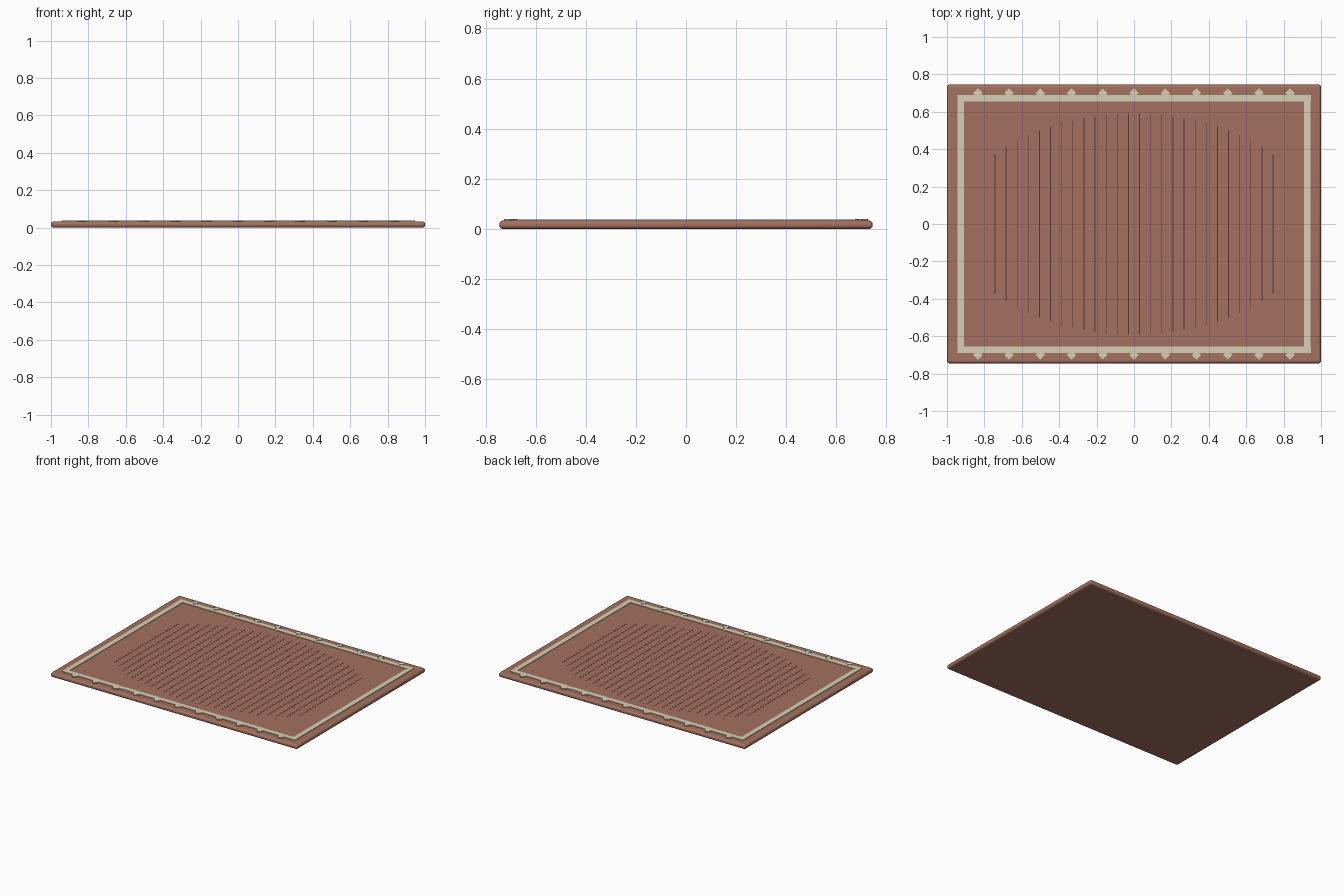
import bpy, bmesh, math

if "Cube" in bpy.data.objects:
    bpy.data.objects.remove(bpy.data.objects["Cube"])

def material(name, color):
    m = bpy.data.materials.new(name)
    m.diffuse_color = (*color, 1)
    m.use_nodes = True
    m.node_tree.nodes["Principled BSDF"].inputs["Base Color"].default_value = m.diffuse_color
    return m

clay = material("clay", (0.37, 0.165, 0.115))
cream = material("cream", (0.68, 0.63, 0.47))
dark = material("dark_brown", (0.09, 0.04, 0.03))

def box(name, center, size, mat, turn=0):
    bpy.ops.mesh.primitive_cube_add(size=1, location=center, rotation=(0, 0, turn))
    ob = bpy.context.object
    ob.name = name
    ob.scale = size
    bpy.ops.object.transform_apply(location=False, rotation=False, scale=True)
    ob.data.materials.append(mat)
    return ob

# Rug slab with rolled edges
rug = box("rug_body", (0, 0, 0.0175), (2, 1.49, 0.031), clay)
rug.location.z = 0.0165
rug.dimensions = (2, 1.49, 0.033)
bpy.ops.object.transform_apply(location=False, rotation=False, scale=True)
bev = rug.modifiers.new("rolled_edge", 'BEVEL')
bev.width, bev.segments = 0.014, 4
bpy.ops.object.shade_smooth_by_angle()

# Cream border bands
for s in (-1, 1):
    box("border_long", (0, s * 0.672, 0.034), (1.89, 0.036, 0.006), cream)
    box("border_short", (s * 0.926, 0, 0.034), (0.036, 1.37, 0.0056), cream)

# Diamond motifs along both long edges
for s in (-1, 1):
    for i in range(11):
        box("diamond", ((i - 5) * 0.167, s * 0.70, 0.0355), (0.036, 0.036, 0.008), cream, math.pi / 4)

# Fine woven lines whose lengths follow an ellipse
for i in range(26):
    x = (i - 12.5) * 0.0595
    half = 0.59 * math.sqrt(1 - (x / 0.956) ** 2)
    box("woven_line", (x, 0, 0.0332), (0.004, 2 * half, 0.0012), dark)
